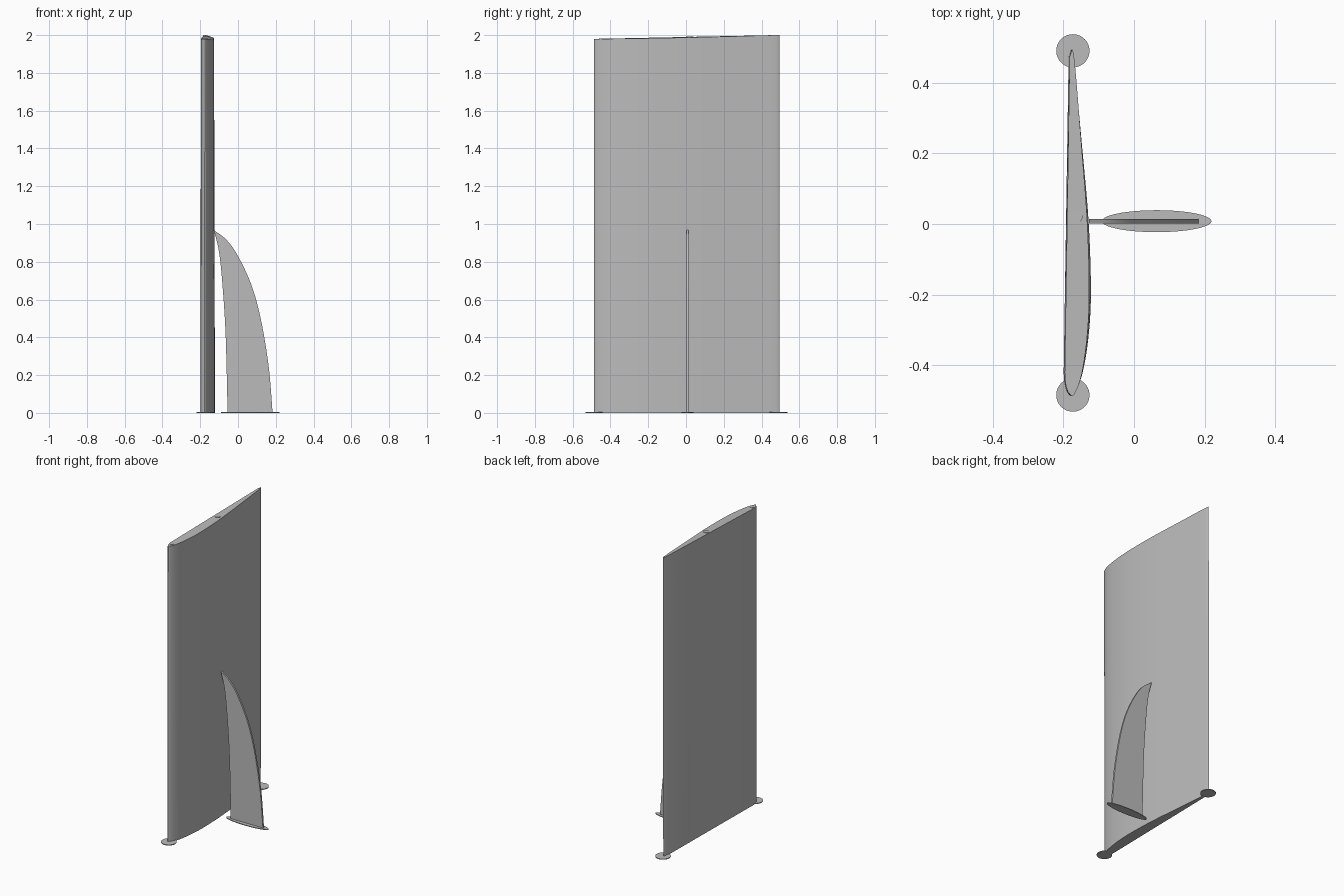
import bpy, bmesh, math
from mathutils import Vector
from mathutils.geometry import interpolate_bezier

if "Cube" in bpy.data.objects:
    bpy.data.objects.remove(bpy.data.objects["Cube"])

grey = bpy.data.materials.new("plain grey")
grey.use_nodes = True
grey.diffuse_color = (0.5, 0.5, 0.5, 1)
grey.node_tree.nodes["Principled BSDF"].inputs["Base Color"].default_value = (0.5, 0.5, 0.5, 1)


def smooth_path(points, steps=6):
    """Open Catmull-Rom curve through 2D points."""
    p = [Vector((a, b, 0)) for a, b in points]
    p = [p[0]] + p + [p[-1]]
    out = []
    for a, b, c, d in zip(p, p[1:], p[2:], p[3:]):
        out += interpolate_bezier(b, b + (c - a) / 6, c - (d - b) / 6, c, steps + 1)[:-1]
    return [(v.x, v.y) for v in out] + [points[-1]]


def loft(name, lower, upper):
    """Solid between two matching closed loops."""
    bm = bmesh.new()
    a = [bm.verts.new(p) for p in lower]
    b = [bm.verts.new(p) for p in upper]
    for i in range(len(a)):
        j = (i + 1) % len(a)
        bm.faces.new((a[i], a[j], b[j], b[i]))
    bm.faces.new(a[::-1])
    bm.faces.new(b)
    bmesh.ops.recalc_face_normals(bm, faces=bm.faces)
    mesh = bpy.data.meshes.new(name)
    bm.to_mesh(mesh)
    bm.free()
    mesh.materials.append(grey)
    obj = bpy.data.objects.new(name, mesh)
    bpy.context.collection.objects.link(obj)
    bpy.context.view_layer.objects.active = obj
    for o in bpy.context.selected_objects:
        o.select_set(False)
    obj.select_set(True)
    bpy.ops.object.shade_smooth_by_angle(angle=math.radians(30))
    return obj


def disc(name, x, y, rx, ry, z0, z1):
    ring = [(x + rx * math.cos(i * math.tau / 64), y + ry * math.sin(i * math.tau / 64))
            for i in range(64)]
    return loft(name, [(*p, z0) for p in ring], [(*p, z1) for p in ring])


# Wing-shaped panel: flat rear, bulging front, slightly thinner at the top
wing = smooth_path([(-0.185, 0.475), (-0.172, 0.475), (-0.147, 0.22), (-0.128, 0),
                    (-0.122, -0.2), (-0.13, -0.33), (-0.148, -0.43), (-0.172, -0.483),
                    (-0.188, -0.478), (-0.197, -0.45), (-0.199, -0.42)])


def top_height(y):
    return 1.98 + 0.02 * max(0, (y + 0.49) / 0.965) ** 1.5


loft("wing_panel", [(x, y, 0) for x, y in wing],
     [(-0.193 + (x + 0.199) * 0.86 if x > -0.185 else x + 0.003, y, top_height(y))
      for x, y in wing])

# Pole ends showing in the top of the panel
disc("centre_pole", -0.165, 0.02, 0.019, 0.019, 1.9, 1.993)
disc("front_pole", -0.176, -0.447, 0.014, 0.014, 1.9, 1.983)

# Curved blade beside the panel
blade = smooth_path([(-0.055, 0), (-0.065, 0.4), (-0.08, 0.65), (-0.1, 0.85), (-0.128, 0.968)])
blade += smooth_path([(-0.128, 0.968), (-0.06, 0.915), (0, 0.83), (0.07, 0.68),
                      (0.12, 0.5), (0.162, 0.25), (0.183, 0)])[1:]
loft("blade", [(x, 0.002, z) for x, z in blade], [(x, 0.014, z) for x, z in blade])

# Foot plates
disc("blade_foot", 0.064, 0.008, 0.155, 0.031, 0, 0.005)
for label, y in (("front_foot", -0.484), ("rear_foot", 0.49)):
    disc(label, -0.173, y, 0.047, 0.047, 0, 0.005)
